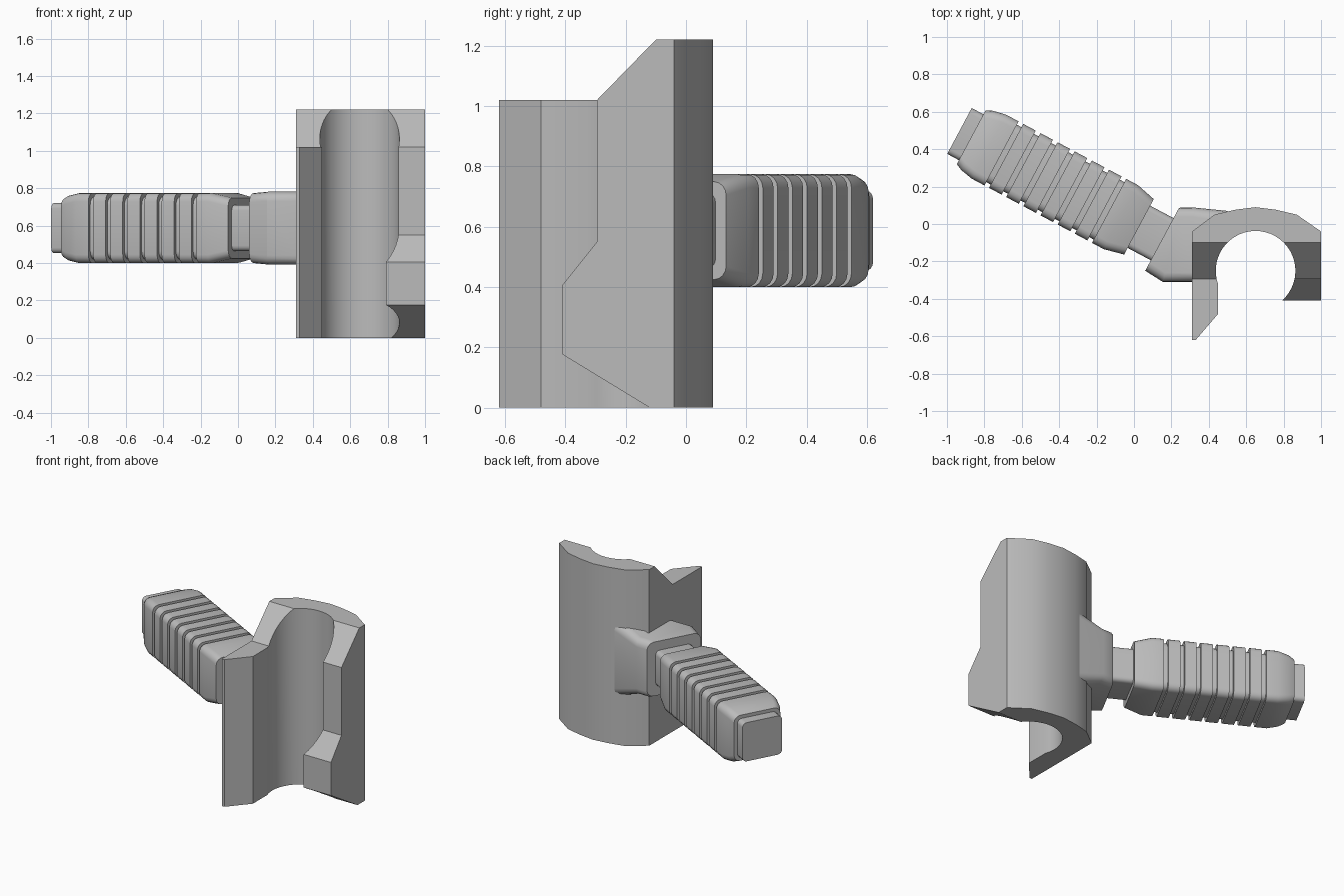
import bpy, bmesh, math
from mathutils import Vector

scene = bpy.context.scene
if "Cube" in bpy.data.objects:
    bpy.data.objects.remove(bpy.data.objects["Cube"])

GREY = (0.5, 0.5, 0.5, 1)
grey = bpy.data.materials.new("plain grey")
grey.use_nodes = True
grey.diffuse_color = GREY
grey.node_tree.nodes["Principled BSDF"].inputs["Base Color"].default_value = GREY


def finish(name, bm):
    """Turn a bmesh into a linked, coloured object."""
    bmesh.ops.recalc_face_normals(bm, faces=bm.faces)
    mesh = bpy.data.meshes.new(name)
    bm.to_mesh(mesh)
    bm.free()
    mesh.materials.append(grey)
    obj = bpy.data.objects.new(name, mesh)
    scene.collection.objects.link(obj)
    return obj


def prism(name, outline, offset):
    """Extrude a closed outline of 3D points along an offset."""
    bm = bmesh.new()
    face = bm.faces.new([bm.verts.new(p) for p in outline])
    new = bmesh.ops.extrude_face_region(bm, geom=[face])["geom"]
    verts = [v for v in new if isinstance(v, bmesh.types.BMVert)]
    bmesh.ops.translate(bm, verts=verts, vec=offset)
    return finish(name, bm)


def loft(name, sections, z_mid, steps=4):
    """Skin rounded rectangles, each spanning two plan points a-b."""
    bm = bmesh.new()
    rings = []
    for a, b, half_z, radius in sections:
        a, b = Vector(a), Vector(b)
        mid, half_w = (a + b) / 2, (b - a).length / 2
        side = (b - a).normalized()
        ring = []
        for corner in range(4):
            sx = 1 if corner in (0, 3) else -1
            sz = 1 if corner < 2 else -1
            for i in range(steps + 1):
                t = math.pi / 2 * (corner + i / steps)
                w = sx * (half_w - radius) + radius * math.cos(t)
                h = sz * (half_z - radius) + radius * math.sin(t)
                p = mid + side * w
                ring.append(bm.verts.new((p.x, p.y, z_mid + h)))
        rings.append(ring)
    for r, s in zip(rings, rings[1:]):
        for i in range(len(r)):
            j = (i + 1) % len(r)
            bm.faces.new((r[i], r[j], s[j], s[i]))
    bm.faces.new(rings[0])
    bm.faces.new(rings[-1])
    return finish(name, bm)


def smooth(obj, degrees):
    bpy.ops.object.select_all(action="DESELECT")
    obj.select_set(True)
    bpy.context.view_layer.objects.active = obj
    bpy.ops.object.shade_smooth_by_angle(angle=math.radians(degrees))


# Clamp body: open ring with a long lip on one side
bore = Vector((0.65, -0.25))
plan = [(0.31, -0.62), (0.33, -0.62), (0.45, -0.48)]
for i in range(33):
    t = math.radians(200 - 248.7 * i / 32)
    plan.append((bore.x + 0.213 * math.cos(t), bore.y + 0.213 * math.sin(t)))
plan += [(1, -0.41), (1, -0.04), (0.87, 0.05), (0.76, 0.076), (0.65, 0.09),
         (0.54, 0.076), (0.43, 0.05), (0.31, -0.04)]
clamp = prism("clamp_body", [(x, y, 0) for x, y in plan], (0, 0, 1.22))

# Side-profile cutters: sloped top, and stepped short jaw
cuts = {
    "top_cutter": (0.2, 0.9, [(-0.022, 1.3), (-0.295, 1.02), (-0.8, 1.02), (-0.8, 1.3)]),
    "jaw_cutter": (0.65, 0.5, [(-0.8, 1.1), (-0.295, 1.1), (-0.295, 0.55), (-0.415, 0.4),
                               (-0.415, 0.18), (-0.12, 0), (-0.12, -0.1), (-0.8, -0.1)]),
}
for name, (x, width, side) in cuts.items():
    cutter = prism(name, [(x, y, z) for y, z in side], (width, 0, 0))
    mod = clamp.modifiers.new(name, "BOOLEAN")
    mod.object, mod.operation, mod.solver = cutter, "DIFFERENCE", "EXACT"
    bpy.context.view_layer.objects.active = clamp
    bpy.ops.object.modifier_apply(modifier=name)
    bpy.data.objects.remove(cutter)
smooth(clamp, 28)

# Hub joining the clamp to the handle, flaring into the clamp
Z_MID = 0.587
hub = loft("handle_hub", [
    ((0.06, -0.25), (0.24, 0.085), 0.187, 0.05),
    ((0.155, -0.31), (0.25, 0.088), 0.195, 0.05),
    ((0.31, -0.31), (0.32, 0.088), 0.195, 0.05),
    ((0.36, -0.31), (0.50, 0.07), 0.26, 0.06),
], Z_MID)
smooth(hub, 30)

# Handle: neck, ribbed grip and end cap along one slanted axis
start = Vector((0.15, -0.081))
axis = Vector((-0.882, 0.471)).normalized()
across = Vector((-axis.y, axis.x)) * -1


def station(u, half, radius=0.045):
    centre = start + axis * u
    return (centre - across * half, centre + across * half, half * 0.965, radius)


steps = [(-0.05, 0.128), (0.14, 0.128), (0.14, 0.168), (0.25, 0.194)]
for i in range(7):
    u = 0.335 + 0.104 * i
    steps += [(u - 0.014, 0.194), (u - 0.014, 0.174), (u + 0.014, 0.174), (u + 0.014, 0.194)]
steps += [(1.05, 0.194), (1.12, 0.18), (1.157, 0.163), (1.157, 0.139), (1.228, 0.139)]
handle = loft("ribbed_handle", [station(u, h, 0.03 if h < 0.15 else 0.045) for u, h in steps], Z_MID)
smooth(handle, 30)
